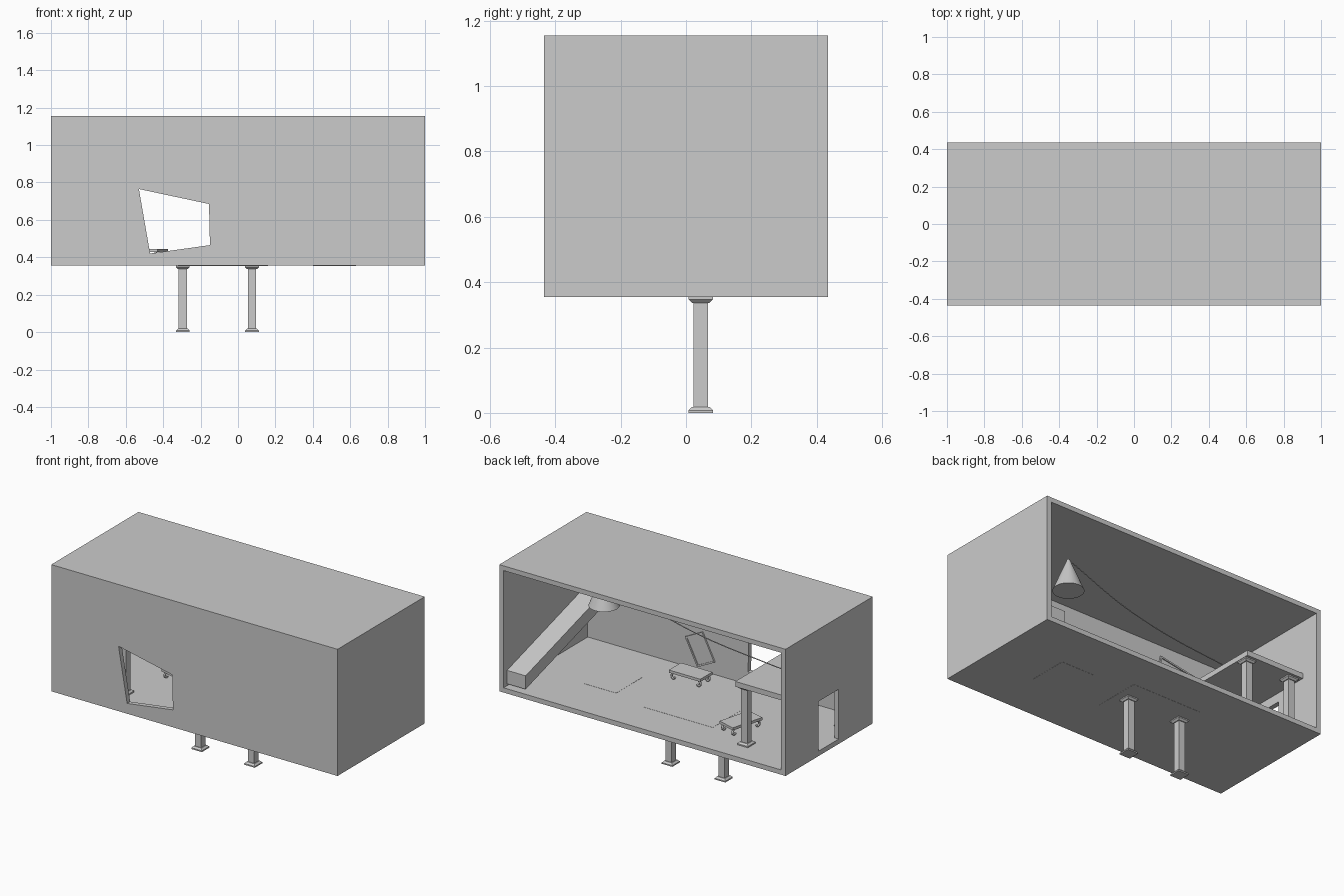
import bpy, bmesh, math
from mathutils import Matrix, Vector

if "Cube" in bpy.data.objects:
    bpy.data.objects.remove(bpy.data.objects["Cube"])


def mesh_object(name, bm):
    bmesh.ops.recalc_face_normals(bm, faces=bm.faces)
    me = bpy.data.meshes.new(name)
    bm.to_mesh(me)
    bm.free()
    ob = bpy.data.objects.new(name, me)
    bpy.context.collection.objects.link(ob)
    return ob


def box(name, x0, x1, y0, y1, z0, z1):
    bm = bmesh.new()
    bmesh.ops.create_cube(bm, size=1)
    for v in bm.verts:
        v.co = Vector(((x0 + x1) / 2 + v.co.x * (x1 - x0),
                       (y0 + y1) / 2 + v.co.y * (y1 - y0),
                       (z0 + z1) / 2 + v.co.z * (z1 - z0)))
    return mesh_object(name, bm)


def prism(name, pts, offset):
    """Extrude a planar outline along an offset."""
    bm = bmesh.new()
    face = bm.faces.new([bm.verts.new(p) for p in pts])
    new = bmesh.ops.extrude_face_region(bm, geom=[face])["geom"]
    bmesh.ops.translate(bm, vec=offset,
                        verts=[g for g in new if isinstance(g, bmesh.types.BMVert)])
    return mesh_object(name, bm)


def cut(ob, cutter):
    mod = ob.modifiers.new("cut", "BOOLEAN")
    mod.operation = "DIFFERENCE"
    mod.solver = "EXACT"
    mod.object = cutter
    cutter.hide_render = True
    bpy.context.view_layer.objects.active = ob
    bpy.ops.object.modifier_apply(modifier=mod.name)
    bpy.data.objects.remove(cutter)


def column(name, x, y, z0, z1):
    """Square column with stepped base and capital."""
    h = z1 - z0
    half = [(0, .037), (.008, .037), (.018, .027), (.018, .022)]
    prof = half + [(h - z, r) for z, r in reversed(half)]
    bm = bmesh.new()
    rings = [[bm.verts.new((x + sx * r, y + sy * r, z0 + z))
              for sx, sy in ((-1, -1), (1, -1), (1, 1), (-1, 1))] for z, r in prof]
    for a, b in zip(rings, rings[1:]):
        for i in range(4):
            j = (i + 1) % 4
            bm.faces.new((a[i], a[j], b[j], b[i]))
    bm.faces.new(rings[0])
    bm.faces.new(rings[-1])
    return mesh_object(name, bm)


def tube(name, pts, radius):
    cu = bpy.data.curves.new(name, "CURVE")
    cu.dimensions = "3D"
    cu.bevel_depth = radius
    cu.bevel_resolution = 1
    cu.use_fill_caps = True
    sp = cu.splines.new("BEZIER")
    sp.bezier_points.add(len(pts) - 1)
    for bp, p in zip(sp.bezier_points, pts):
        bp.co = p
        bp.handle_left_type = bp.handle_right_type = "AUTO"
    ob = bpy.data.objects.new(name, cu)
    bpy.context.collection.objects.link(ob)
    return ob


def bench(name, x, y, angle):
    """Low bench with four curled feet."""
    m = Matrix.Translation((x, y, .385)) @ Matrix.Rotation(angle, 4, "Z")
    box(name + "_seat", -.11, .11, -.06, .06, .043, .06).matrix_world = m
    for sx in (-1, 1):
        for sy in (-1, 1):
            leg = [(sx * .085, sy * .045, .045), (sx * .1, sy * .045, .022),
                   (sx * .088, sy * .045, .007), (sx * .078, sy * .045, .016)]
            tube(name + "_leg", leg, .007).matrix_world = m


def frame(name, x, z, w, h, angle):
    """Tilted picture frame on the inside of the front wall."""
    outer = box(name, -w / 2, w / 2, 0, .012, -h / 2, h / 2)
    cut(outer, box("cutter", -w / 2 + .01, w / 2 - .01, .006, .05, -h / 2 + .01, h / 2 - .01))
    outer.matrix_world = Matrix.Translation((x, -.407, z)) @ Matrix.Rotation(angle, 4, "Y")


# room shell: open at the back, slanted window in front, doorway on the left
shell = box("room_shell", -1, 1, -.435, .435, .355, 1.155)
cut(shell, box("cutter", -.97, .97, -.405, .6, .385, 1.125))
cut(shell, prism("cutter", [(-.53, -.6, .765), (-.155, -.6, .685),
                            (-.15, -.6, .465), (-.47, -.6, .42)], (0, .3, 0)))
cut(shell, box("cutter", -1.1, -.9, -.095, .105, .386, .70))

# support columns under the room
for x in (-.295, .075):
    column("support_column", x, .045, 0, .355)

# thin floor plates
box("floor_plate_right", .40, .63, -.13, .125, .354, .386)
box("floor_plate_middle", -.32, .16, -.11, .19, .354, .386)

# mezzanine on four columns
box("mezzanine_slab", -.97, -.565, -.315, .315, .757, .79)
for x in (-.605, -.915):
    for y in (-.262, .262):
        column("mezzanine_column", x, y, .385, .757)

# sloping ramp beam along the right wall
prism("ramp_beam", [(.84, .40, .397), (.84, .40, .482), (.84, -.405, .72),
                    (.84, -.405, .635)], (.13, 0, 0))

# pendant lamp with cord
bm = bmesh.new()
bmesh.ops.create_cone(bm, cap_ends=True, segments=32, radius1=.09, radius2=.008, depth=.2,
                      matrix=Matrix.Translation((.53, .06, .98)))
lamp = mesh_object("lamp_shade", bm)
for o in bpy.context.selected_objects:
    o.select_set(False)
lamp.select_set(True)
bpy.context.view_layer.objects.active = lamp
bpy.ops.object.shade_smooth_by_angle()
tube("lamp_cord", [(.53, .06, 1.08), (.05, .06, .91), (-.6, .06, .82), (-.97, .06, .80)], .003)

# benches and wall frames
bench("bench_right", .15, -.26, 0)
bench("bench_left", -.46, .11, math.radians(75))
frame("wall_frame_right", .182, .519, .135, .19, math.radians(27))
frame("wall_frame_left", -.66, .93, .3, .2, math.radians(-10))
